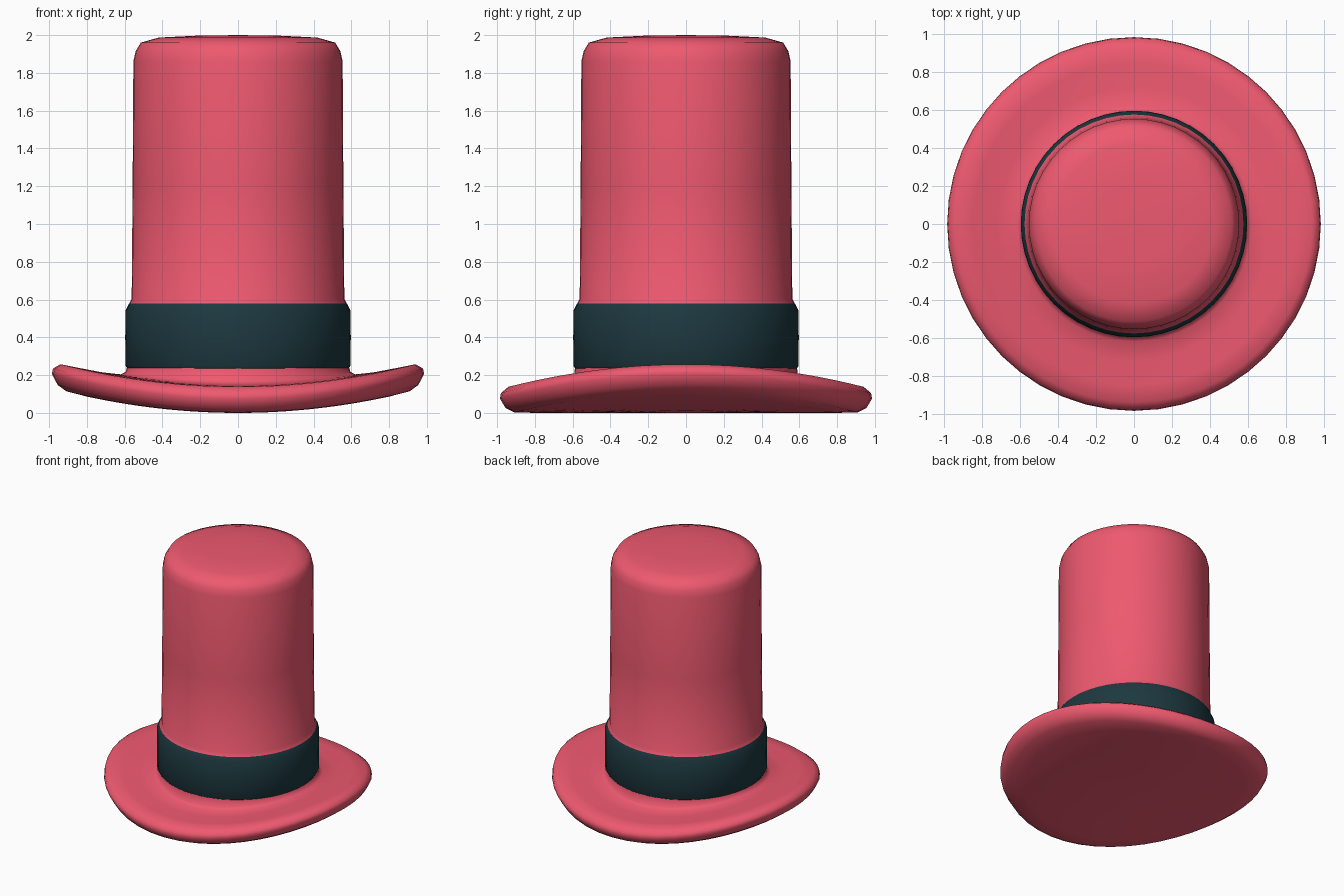
import bpy, bmesh
from math import cos, sin, tau, radians

if "Cube" in bpy.data.objects:
    bpy.data.objects.remove(bpy.data.objects["Cube"])

SEGMENTS = 48


def material(name, rgb):
    mat = bpy.data.materials.new(name)
    mat.diffuse_color = (*rgb, 1)
    mat.use_nodes = True
    mat.node_tree.nodes["Principled BSDF"].inputs["Base Color"].default_value = mat.diffuse_color
    return mat


def saddle(x, z):
    # Sides of the brim curl upwards; the effect fades out under the band
    fade = max(0.0, min(1.0, (0.24 - z) / 0.07))
    return z + 0.135 * x * x * fade


def lathe(name, profile, mat, angle=40):
    """Revolve (radius, height) points around z; radius 0 makes a pole."""
    bm = bmesh.new()
    rings = []
    for r, z in profile:
        if r == 0:
            rings.append([bm.verts.new((0, 0, z))])
            continue
        ring = []
        for i in range(SEGMENTS):
            a = tau * i / SEGMENTS
            x, y = r * cos(a), r * sin(a)
            ring.append(bm.verts.new((x, y, saddle(x, z))))
        rings.append(ring)
    for low, high in zip(rings, rings[1:]):
        for i in range(SEGMENTS):
            j = (i + 1) % SEGMENTS
            corners = [low[i % len(low)], low[j % len(low)],
                       high[j % len(high)], high[i % len(high)]]
            bm.faces.new(list(dict.fromkeys(corners)))
    bmesh.ops.recalc_face_normals(bm, faces=bm.faces)
    mesh = bpy.data.meshes.new(name)
    bm.to_mesh(mesh)
    bm.free()
    mesh.materials.append(mat)
    obj = bpy.data.objects.new(name, mesh)
    bpy.context.collection.objects.link(obj)
    bpy.ops.object.select_all(action='DESELECT')
    obj.select_set(True)
    bpy.context.view_layer.objects.active = obj
    bpy.ops.object.shade_smooth_by_angle(angle=radians(angle))
    return obj


red = material("red_felt", (0.86, 0.10, 0.16))
teal = material("dark_teal", (0.012, 0.04, 0.05))

# Brim: closed underside, rounded rim, top running in to a fillet under the band
lathe("brim", [(0, 0), (0.3, 0), (0.6, 0), (0.8, 0), (0.91, 0.003), (0.955, 0.025),
               (0.985, 0.075), (0.98, 0.105), (0.94, 0.138), (0.85, 0.142),
               (0.72, 0.145), (0.62, 0.152), (0.595, 0.17), (0.588, 0.24)], red, 60)

# Band: dark ribbon with a tapered upper edge
lathe("band", [(0.588, 0.235), (0.596, 0.25), (0.597, 0.4), (0.596, 0.54),
               (0.577, 0.578)], teal)

# Crown: tall tube with a softened top edge and slightly domed lid
lathe("crown", [(0.577, 0.578), (0.563, 0.605), (0.558, 1.2), (0.554, 1.86),
                (0.542, 1.915), (0.515, 1.96), (0.42, 1.987), (0.22, 1.997),
                (0, 2.0)], red, 60)
